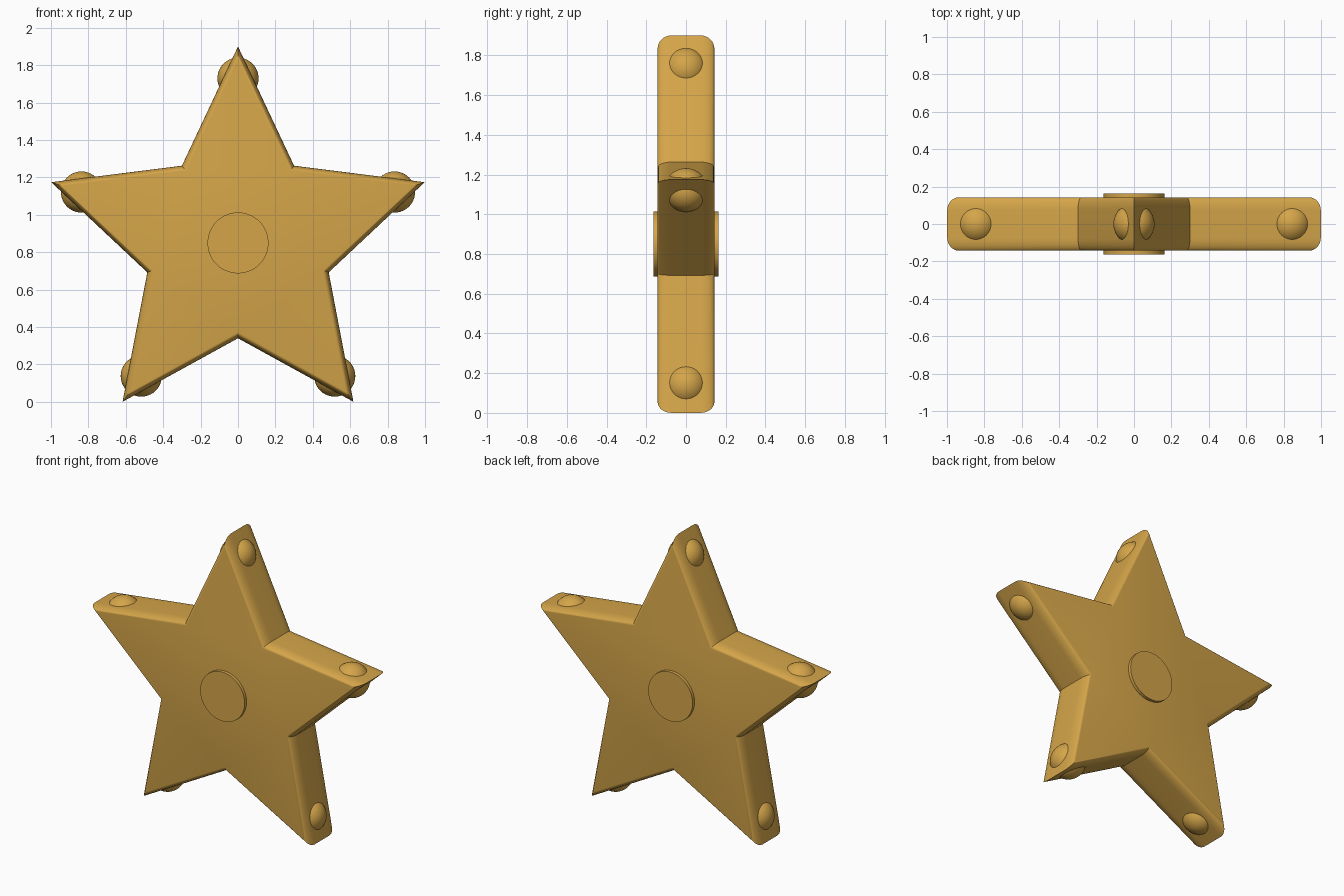
import bpy, bmesh
from math import sin, cos, pi, radians
from mathutils import Matrix

if "Cube" in bpy.data.objects:
    bpy.data.objects.remove(bpy.data.objects["Cube"], do_unlink=True)

CENTRE_Z = 0.85
TIP_R, NOTCH_R = 1.05, 0.51
HALF_DEPTH, ROUND = 0.143, 0.068
STEPS = 8

gold = bpy.data.materials.new("Gold")
gold.use_nodes = True
colour = (0.66, 0.376, 0.067, 1)
gold.diffuse_color = colour
gold.node_tree.nodes["Principled BSDF"].inputs["Base Color"].default_value = colour


def finish(name, bm):
    bmesh.ops.recalc_face_normals(bm, faces=bm.faces)
    mesh = bpy.data.meshes.new(name)
    bm.to_mesh(mesh)
    bm.free()
    obj = bpy.data.objects.new(name, mesh)
    bpy.context.collection.objects.link(obj)
    mesh.materials.append(gold)
    bpy.ops.object.select_all(action='DESELECT')
    obj.select_set(True)
    bpy.context.view_layer.objects.active = obj
    bpy.ops.object.shade_smooth_by_angle(angle=radians(30))
    return obj


# Star body: star outlines stacked through the depth, shrinking round the rims
arc = [i * pi / 2 / STEPS for i in range(STEPS + 1)]
rim = [(HALF_DEPTH - ROUND * (1 - cos(a)), 1 - ROUND * (1 - sin(a)) / TIP_R) for a in arc]
layers = [(-y, s) for y, s in rim] + [(y, s) for y, s in reversed(rim)]

bm = bmesh.new()
rings = []
for y, scale in layers:
    ring = []
    for i in range(10):
        r = scale * (NOTCH_R if i % 2 else TIP_R)
        a = pi / 2 + i * pi / 5
        ring.append(bm.verts.new((r * cos(a), y, CENTRE_Z + r * sin(a))))
    rings.append(ring)
for lower, upper in zip(rings, rings[1:]):
    for i in range(10):
        j = (i + 1) % 10
        bm.faces.new((lower[i], lower[j], upper[j], upper[i]))
bm.faces.new(rings[0])
bm.faces.new(rings[-1])
finish("star_body", bm)

# Round boss showing on the front and back
bm = bmesh.new()
bmesh.ops.create_cone(bm, cap_ends=True, segments=64, radius1=0.163, radius2=0.163, depth=0.327,
                      matrix=Matrix.Translation((0, 0, CENTRE_Z)) @ Matrix.Rotation(pi / 2, 4, 'X'))
finish("centre_boss", bm)

# A ball set into each point
for i in range(5):
    a = pi / 2 + i * 2 * pi / 5
    bm = bmesh.new()
    bmesh.ops.create_uvsphere(bm, u_segments=40, v_segments=20, radius=0.11,
                              matrix=Matrix.Translation((0.88 * cos(a), 0, CENTRE_Z + 0.88 * sin(a))))
    finish(f"point_ball_{i + 1}", bm)
